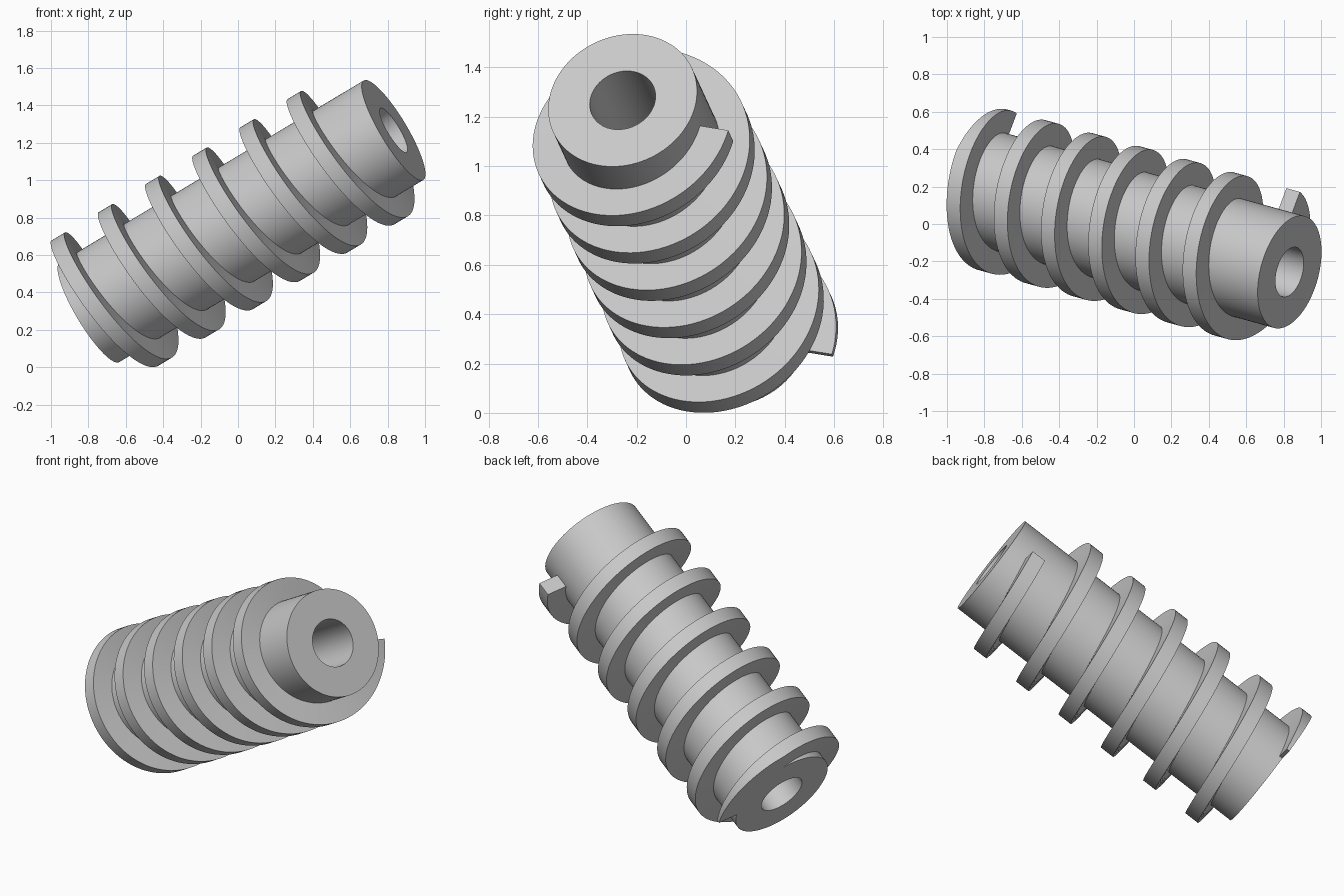
import bpy
import bmesh
from math import radians, sin, cos, pi
from mathutils import Vector, Matrix

cube = bpy.data.objects.get("Cube")
if cube:
    bpy.data.objects.remove(cube, do_unlink=True)

SHAFT_R, BORE_R, THREAD_R = 0.31, 0.137, 0.434
LENGTH, PITCH, WIDTH, TURNS = 1.948, 0.3024, 0.087, 6
SEGMENTS = 96

# Tilted frame: local z runs along the shaft, local x stays level
tilt, yaw = radians(30), radians(15.5)
axis = Vector((cos(tilt) * cos(yaw), -cos(tilt) * sin(yaw), sin(tilt)))
side = Vector((sin(yaw), cos(yaw), 0))
frame = Matrix((side, axis.cross(side), axis)).transposed().to_4x4()
frame.translation = Vector((-0.794, 0.194, 0.293))

grey = bpy.data.materials.new("light_grey")
grey.use_nodes = True
grey.diffuse_color = (0.58, 0.58, 0.58, 1)
bsdf = next(n for n in grey.node_tree.nodes if n.type == 'BSDF_PRINCIPLED')
bsdf.inputs["Base Color"].default_value = grey.diffuse_color


def sweep(inner, outer, low, high, start, turns, pitch):
    """Sweep a rectangular section round the axis, climbing by pitch per turn."""
    bm = bmesh.new()
    closed = pitch == 0
    steps = SEGMENTS * turns
    section = [(inner, low), (outer, low), (outer, high), (inner, high)]
    rings = []
    for i in range(steps + (not closed)):
        turn = i / SEGMENTS
        a = start + 2 * pi * turn
        rings.append([bm.verts.new((r * cos(a), r * sin(a), z + pitch * turn))
                      for r, z in section])
    for i in range(steps):
        p, q = rings[i], rings[(i + 1) % len(rings)]
        for j in range(4):
            k = (j + 1) % 4
            bm.faces.new((p[j], q[j], q[k], p[k]))
    if not closed:
        bm.faces.new(rings[0])
        bm.faces.new(rings[-1])
    return bm


def finish(name, bm):
    bmesh.ops.recalc_face_normals(bm, faces=bm.faces[:])
    mesh = bpy.data.meshes.new(name)
    bm.to_mesh(mesh)
    bm.free()
    mesh.materials.append(grey)
    obj = bpy.data.objects.new(name, mesh)
    bpy.context.collection.objects.link(obj)
    obj.matrix_world = frame
    bpy.ops.object.select_all(action='DESELECT')
    obj.select_set(True)
    bpy.context.view_layer.objects.active = obj
    bpy.ops.object.shade_smooth_by_angle(angle=radians(30))


# Hollow shaft
finish("shaft", sweep(BORE_R, SHAFT_R, 0, LENGTH, 0, 1, 0))

# Helical thread, trimmed flush with the lower end of the shaft
top = 0.02
thread = sweep(SHAFT_R - 0.002, THREAD_R, top - WIDTH, top, radians(-10), TURNS, PITCH)
bmesh.ops.bisect_plane(thread, geom=thread.verts[:] + thread.edges[:] + thread.faces[:],
                       plane_co=(0, 0, 0), plane_no=(0, 0, 1), clear_inner=True)
bmesh.ops.holes_fill(thread, edges=[e for e in thread.edges if e.is_boundary], sides=0)
finish("thread", thread)
